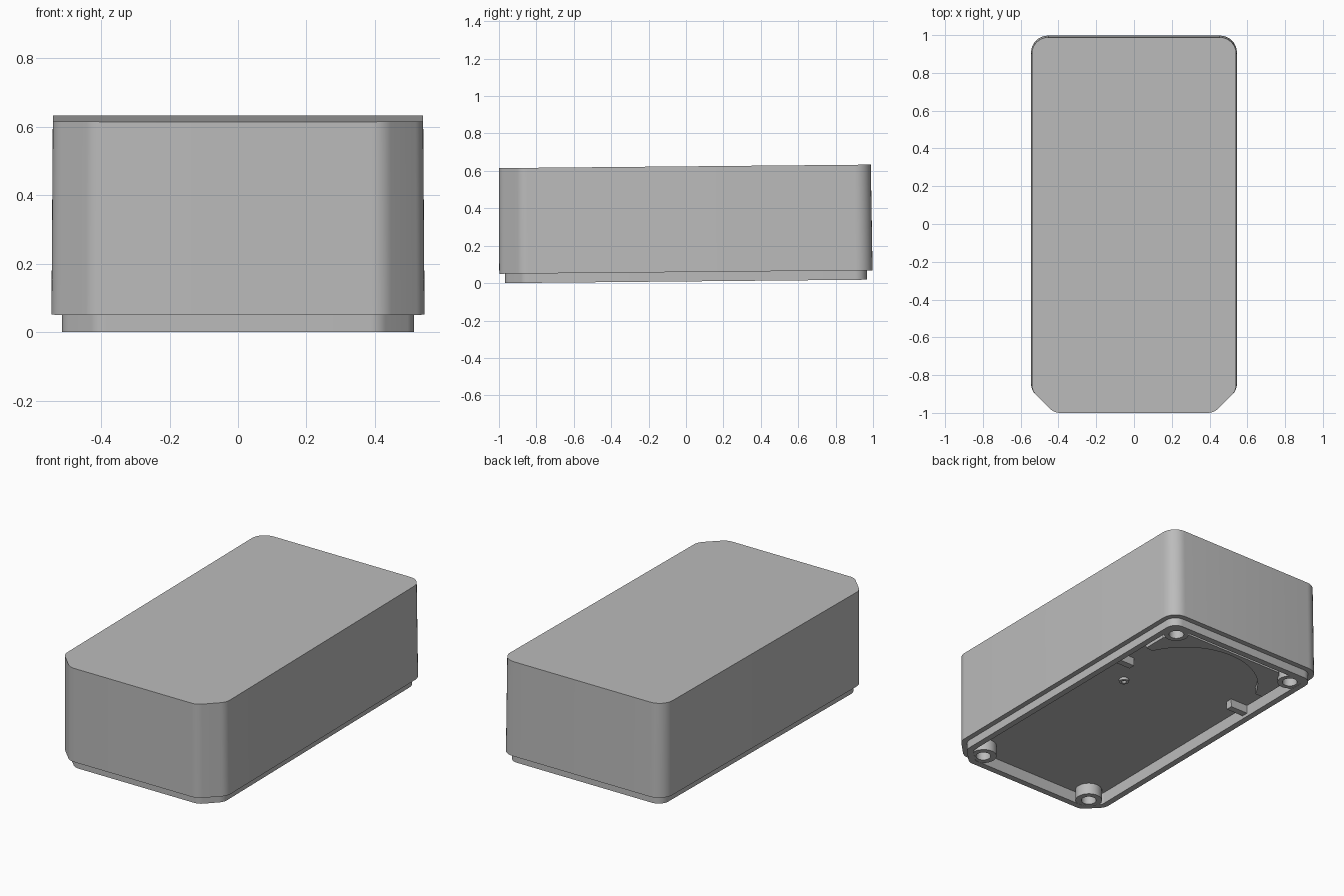
import bpy, bmesh, math
from mathutils import Vector, Matrix

cube = bpy.data.objects.get("Cube")
if cube:
    bpy.data.objects.remove(cube)

grey = bpy.data.materials.new("plain_grey")
grey.use_nodes = True
colour = (0.5, 0.5, 0.5, 1)
grey.diffuse_color = colour
grey.node_tree.nodes["Principled BSDF"].inputs["Base Color"].default_value = colour

HALF_W, HALF_L, TOP = 0.545, 0.998, 0.615
LIP, FLOOR = 0.05, 0.07
SLOPE = 0.0094
TILT = Matrix.Translation((0, 0, 0.97 * SLOPE)) @ Matrix.Rotation(SLOPE, 4, "X")


def finish(bm, name):
    bmesh.ops.recalc_face_normals(bm, faces=bm.faces)
    bm.transform(TILT)
    mesh = bpy.data.meshes.new(name)
    bm.to_mesh(mesh)
    bm.free()
    mesh.materials.append(grey)
    obj = bpy.data.objects.new(name, mesh)
    bpy.context.collection.objects.link(obj)
    bpy.ops.object.select_all(action="DESELECT")
    obj.select_set(True)
    bpy.context.view_layer.objects.active = obj
    bpy.ops.object.shade_smooth_by_angle(angle=math.radians(30))
    return obj


def fillet(corners, steps=8):
    """Round each (x, y, radius) corner of a convex outline."""
    out = []
    for i, (x, y, r) in enumerate(corners):
        p = Vector((x, y))
        a = (Vector(corners[i - 1][:2]) - p).normalized()
        b = (Vector(corners[(i + 1) % len(corners)][:2]) - p).normalized()
        half = a.angle(b) / 2
        centre = p + (a + b).normalized() * r / math.sin(half)
        start = p + a * r / math.tan(half) - centre
        end = p + b * r / math.tan(half) - centre
        sweep = start.angle_signed(end)
        for k in range(steps + 1):
            t = -sweep * k / steps
            out.append(centre + Matrix.Rotation(t, 2) @ start)
    return out


def outline(inset):
    """Rounded back corners, chamfered front corners."""
    w, l, cut = HALF_W - inset, HALF_L - inset, 0.12 - 0.59 * inset
    rf, rb = 0.08 - inset * 0.5, 0.09 - inset * 0.8
    right = [(w - cut, -l, rf), (w, cut - l, rf), (w, l, rb)]
    left = [(-x, y, r) for x, y, r in reversed(right)]
    return fillet(right + left)


def loft(bm, loops, closed=False):
    """Skin a stack of (points, z) loops; cap the ends or join them."""
    rings = [[bm.verts.new((p[0], p[1], z)) for p in pts] for pts, z in loops]
    pairs = list(zip(rings, rings[1:]))
    if closed:
        pairs.append((rings[-1], rings[0]))
    else:
        bm.faces.new(rings[0])
        bm.faces.new(rings[-1])
    n = len(rings[0])
    for a, b in pairs:
        for i in range(n):
            j = (i + 1) % n
            bm.faces.new((a[i], a[j], b[j], b[i]))


def circle(x, y, r, n=32):
    return [(x + r * math.cos(math.tau * i / n), y + r * math.sin(math.tau * i / n))
            for i in range(n)]


def tube(name, x, y, r_out, r_in, z0, z1):
    bm = bmesh.new()
    outer, inner = circle(x, y, r_out), circle(x, y, r_in)
    loft(bm, [(outer, z1), (outer, z0), (inner, z0), (inner, z1)], closed=True)
    return finish(bm, name)


def prism(name, pts, z0, z1):
    bm = bmesh.new()
    loft(bm, [(pts, z0), (pts, z1)])
    return finish(bm, name)


# Housing with drafted walls, stepped lip and shallow recess underneath
bm = bmesh.new()
loft(bm, [(outline(0.004), TOP), (outline(0), LIP), (outline(0.031), LIP),
          (outline(0.031), 0), (outline(0.068), 0), (outline(0.068), FLOOR)])
finish(bm, "housing")

# Screw bosses, tabs on the side walls
for side, s in (("left", 1), ("right", -1)):
    tube(side + "_front_boss", s * 0.39, -0.865, 0.075, 0.042, 0.001, FLOOR + 0.005)
    tube(side + "_back_boss", s * 0.42, 0.875, 0.07, 0.042, 0.001, FLOOR + 0.005)
    tab = [(s * x, y) for x, y in ((0.49, 0.39), (0.49, 0.43), (0.36, 0.43), (0.36, 0.39))]
    prism(side + "_tab", tab, 0.02, FLOOR + 0.005)

# Small post on the recess floor
tube("small_post", 0.25, 0.21, 0.028, 0.014, 0.055, FLOOR + 0.005)

# Arched block at the back of the recess
arc = []
for i in range(25):
    a = math.radians(25 + 130 * i / 24)
    arc.append((0.42 * math.cos(a), 0.44 + 0.42 * math.sin(a)))
rim = [(-0.43, 0.62), (-0.43, 0.77), (-0.33, 0.885),
       (0.33, 0.885), (0.43, 0.77), (0.43, 0.62)]
prism("arched_block", arc + rim, 0.025, FLOOR + 0.005)
